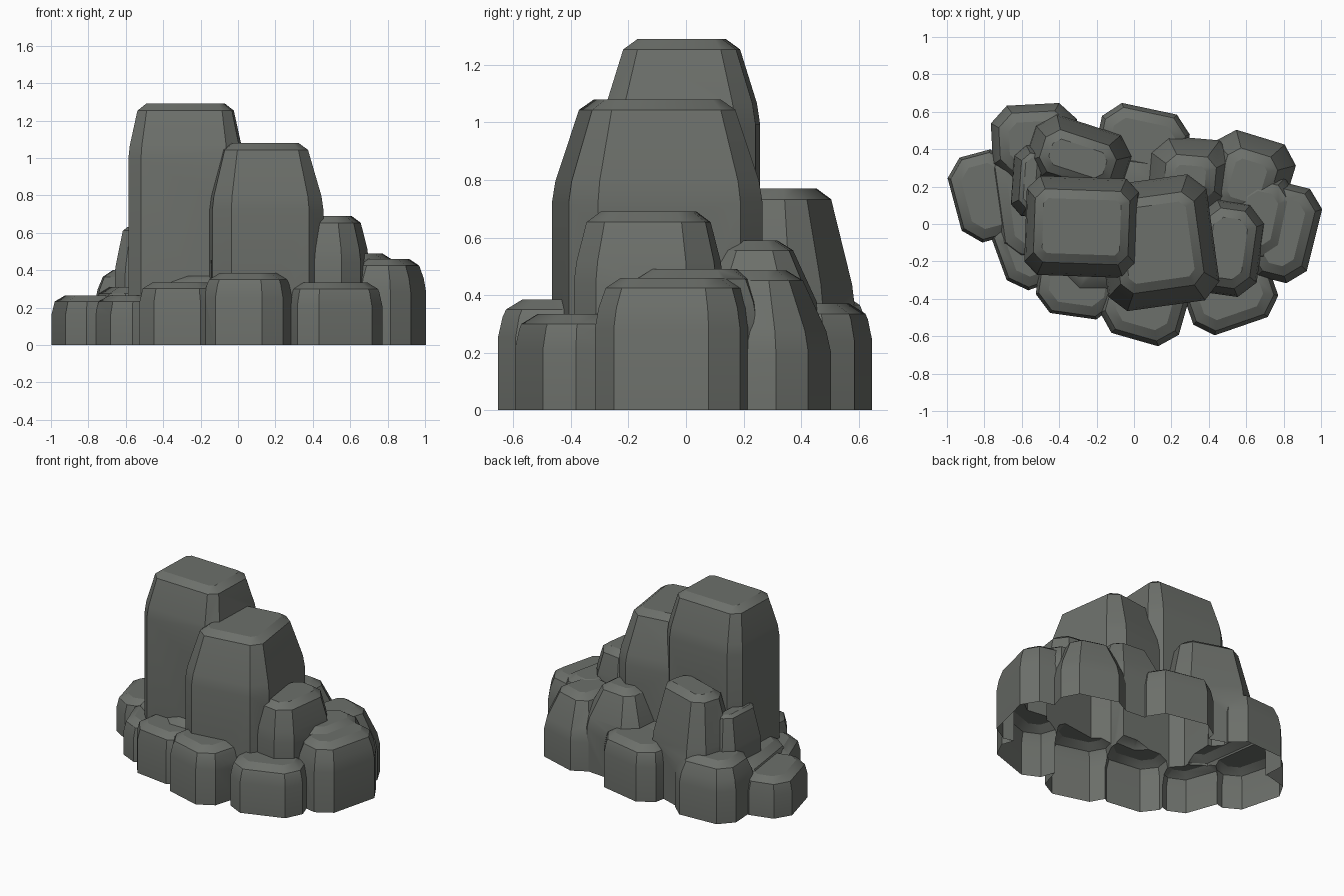
import bpy
import bmesh
from math import radians
from mathutils import Matrix, Vector

if "Cube" in bpy.data.objects:
    bpy.data.objects.remove(bpy.data.objects["Cube"], do_unlink=True)

stone = bpy.data.materials.new("dark grey stone")
stone.use_nodes = True
stone.diffuse_color = (0.15, 0.16, 0.145, 1)
shader = next(n for n in stone.node_tree.nodes if n.type == "BSDF_PRINCIPLED")
shader.inputs["Base Color"].default_value = stone.diffuse_color
shader.inputs["Roughness"].default_value = 0.9


def outline(width, depth, cut):
    """Rectangle with its four corners cut off, anticlockwise."""
    a, b = width / 2, depth / 2
    quarter = [(a, b - cut), (a - cut, b)]
    points = quarter + [(-x, y) for x, y in reversed(quarter)]
    return points + [(-x, -y) for x, y in points]


def rock(name, x, y, width, depth, turn, shoulder, height, inset, cut=0.09, end_inset=0):
    """Eight-sided block, narrowing by an inset above its shoulder."""
    bm = bmesh.new()
    rings = []
    for z, side, end in ((-0.2, 0, 0), (shoulder, 0, 0), (height, inset, end_inset or inset)):
        points = outline(width - 2 * side, depth - 2 * end, cut - side * 0.4)
        rings.append([bm.verts.new((px, py, z)) for px, py in points])
    bm.faces.new(rings[0][::-1])
    bm.faces.new(rings[-1])
    for low, high in zip(rings, rings[1:]):
        for i in range(8):
            j = (i + 1) % 8
            bm.faces.new((low[i], low[j], high[j], high[i]))
    # Soften the level edges only
    edges = [e for e in bm.edges
             if min(v.co.z for v in e.verts) > 0
             and abs(e.verts[0].co.z - e.verts[1].co.z) < 0.001]
    bmesh.ops.bevel(bm, geom=edges, offset=0.038, segments=1, profile=0.5,
                    affect="EDGES", clamp_overlap=True)
    bm.transform(Matrix.Translation(Vector((x, y, 0))) @ Matrix.Rotation(radians(turn), 4, "Z"))
    bmesh.ops.recalc_face_normals(bm, faces=bm.faces)
    mesh = bpy.data.meshes.new(name)
    bm.to_mesh(mesh)
    bm.free()
    mesh.materials.append(stone)
    obj = bpy.data.objects.new(name, mesh)
    bpy.context.scene.collection.objects.link(obj)
    return obj


# Tall upright stones
cluster = rock("rock_cluster", -0.28, -0.015, 0.6, 0.53, -2, 1.03, 1.29, 0.055, 0.07, 0.08)
others = [
    rock("middle_tower", 0.125, -0.1, 0.6, 0.68, 8, 0.76, 1.08, 0.085, 0.09, 0.1),
    rock("back_tower", -0.3, 0.35, 0.54, 0.38, -18, 0.4, 0.77, 0.08),
    rock("left_sliver", -0.555, 0.23, 0.19, 0.38, -4, 0.4, 0.63, 0.045, 0.06),
    rock("right_shoulder", 0.5, -0.13, 0.36, 0.5, -8, 0.48, 0.69, 0.05),
    rock("back_shoulder", 0.3, 0.25, 0.46, 0.42, -5, 0.34, 0.59, 0.11),
]

# Low stones around the foot
others += [
    rock("left_boulder", -0.79, 0.15, 0.35, 0.47, 15, 0.2, 0.265, 0.03),
    rock("left_front_boulder", -0.59, -0.14, 0.28, 0.42, 20, 0.2, 0.265, 0.03),
    rock("front_left_boulder", -0.3, -0.315, 0.43, 0.36, -8, 0.27, 0.335, 0.03),
    rock("front_boulder", 0.055, -0.44, 0.44, 0.37, -16, 0.29, 0.385, 0.04),
    rock("front_right_boulder", 0.52, -0.39, 0.48, 0.33, 19, 0.25, 0.335, 0.035),
    rock("right_boulder", 0.8, -0.045, 0.34, 0.52, -14, 0.32, 0.46, 0.045),
    rock("back_right_boulder", 0.605, 0.23, 0.45, 0.49, -17, 0.24, 0.485, 0.1),
    rock("back_boulder", 0.045, 0.44, 0.48, 0.36, -12, 0.28, 0.37, 0.035),
    rock("back_left_boulder", -0.53, 0.44, 0.46, 0.4, 3, 0.26, 0.4, 0.055),
]

# Rubble filling the gaps between the stones
others += [
    rock("centre_rubble", 0.08, 0.02, 1.2, 0.82, 0, 0.26, 0.37, 0.07, 0.2),
    rock("left_rubble", -0.58, 0.12, 0.34, 0.62, 8, 0.2, 0.31, 0.05),
    rock("right_rubble", 0.67, 0.03, 0.36, 0.48, -12, 0.34, 0.49, 0.06),
]

# Fuse every stone into one shell
bpy.context.view_layer.objects.active = cluster
for other in others:
    union = cluster.modifiers.new("union", "BOOLEAN")
    union.operation = "UNION"
    union.solver = "EXACT"
    union.object = other
    bpy.ops.object.modifier_apply(modifier=union.name)
    bpy.data.objects.remove(other, do_unlink=True)

# Trim at ground level, leaving the underside open
bm = bmesh.new()
bm.from_mesh(cluster.data)
bmesh.ops.bisect_plane(bm, geom=bm.verts[:] + bm.edges[:] + bm.faces[:],
                       plane_co=(0, 0, 0), plane_no=(0, 0, 1), clear_inner=True)
bm.to_mesh(cluster.data)
bm.free()

bpy.ops.object.select_all(action="DESELECT")
cluster.select_set(True)
bpy.ops.object.shade_smooth_by_angle(angle=radians(30))
